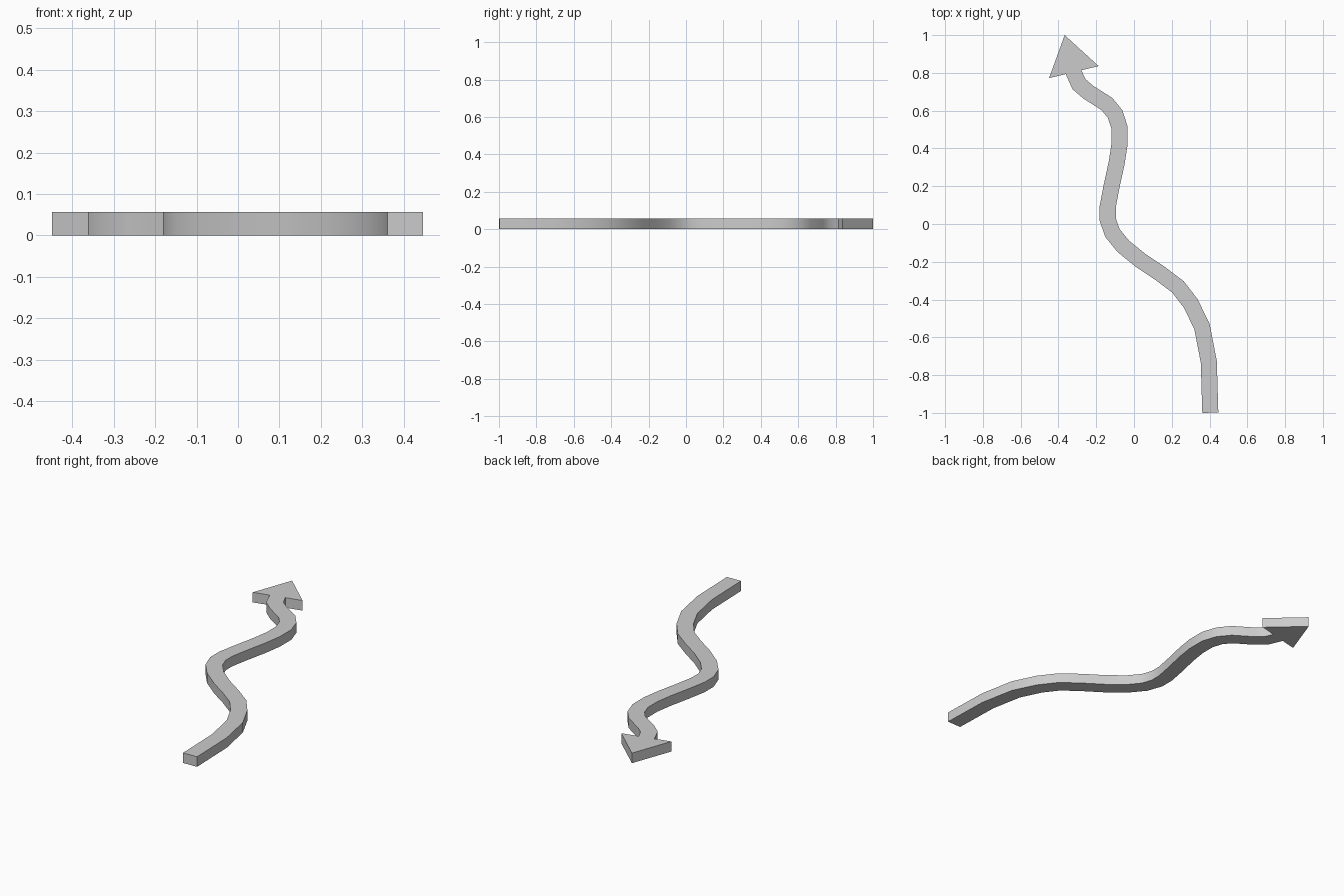
import bpy, bmesh, math
from mathutils import Vector

if "Cube" in bpy.data.objects:
    bpy.data.objects.remove(bpy.data.objects["Cube"])

HEIGHT = 0.056
HALF_WIDTH = 0.0425

# Centre line of the winding shaft, tail to head
path = [Vector(p) for p in [
    (0.404, -0.999), (0.396, -0.73), (0.36, -0.543), (0.30, -0.42),
    (0.233, -0.333), (0.14, -0.263), (0.038, -0.195), (-0.056, -0.119),
    (-0.114, -0.048), (-0.139, 0.023), (-0.139, 0.092), (-0.119, 0.198),
    (-0.092, 0.322), (-0.077, 0.42), (-0.077, 0.512), (-0.100, 0.582),
    (-0.143, 0.635), (-0.242, 0.698), (-0.291, 0.74), (-0.320, 0.804)]]

# Arrowhead corners
head_left, head_tip, head_right = (-0.45, 0.772), (-0.367, 1.0), (-0.187, 0.836)


def side_offset(i):
    """Mitred sideways offset (to the left) at path point i."""
    if i == len(path) - 1:
        return (Vector(head_left) - Vector(head_right)).normalized() * HALF_WIDTH
    out = (path[i + 1] - path[i]).normalized()
    into = (path[i] - path[i - 1]).normalized() if i else out
    t = (into + out).normalized()
    return Vector((-t.y, t.x)) * HALF_WIDTH / t.dot(out)


bm = bmesh.new()


def vert(p):
    return bm.verts.new((p[0], p[1], 0))


# Shaft: flat ribbon along the path
left = [vert(p + side_offset(i)) for i, p in enumerate(path)]
right = [vert(p - side_offset(i)) for i, p in enumerate(path)]
for i in range(len(path) - 1):
    bm.faces.new((right[i], right[i + 1], left[i + 1], left[i]))

# Head: joined to the end of the ribbon
bm.faces.new((right[-1], vert(head_right), vert(head_tip), vert(head_left), left[-1]))

# Thickness
result = bmesh.ops.extrude_face_region(bm, geom=bm.faces[:], use_keep_orig=True)
top = [g for g in result["geom"] if isinstance(g, bmesh.types.BMVert)]
bmesh.ops.translate(bm, verts=top, vec=(0, 0, HEIGHT))
bmesh.ops.recalc_face_normals(bm, faces=bm.faces[:])

mesh = bpy.data.meshes.new("winding_arrow")
bm.to_mesh(mesh)
bm.free()
arrow = bpy.data.objects.new("winding_arrow", mesh)
bpy.context.collection.objects.link(arrow)

# Smooth bends, sharp rims
bpy.context.view_layer.objects.active = arrow
arrow.select_set(True)
bpy.ops.object.shade_smooth_by_angle(angle=math.radians(40))
